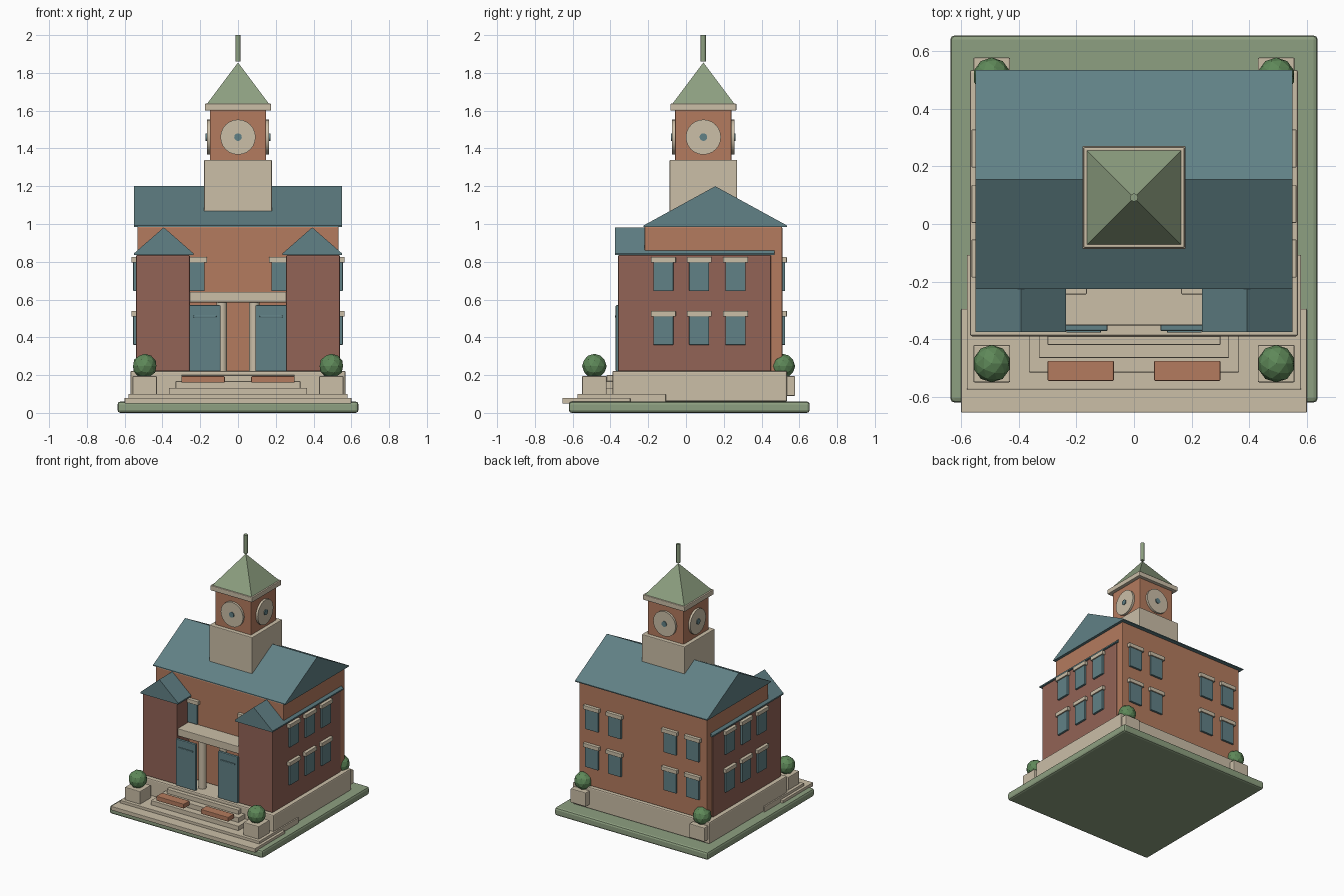
import bpy
import bmesh
import math
from mathutils import Matrix

cube = bpy.data.objects.get("Cube")
if cube:
    bpy.data.objects.remove(cube, do_unlink=True)


def material(name, srgb):
    colour = tuple(c ** 2.2 for c in srgb) + (1.0,)
    m = bpy.data.materials.new(name)
    m.use_nodes = True
    m.diffuse_color = colour
    bsdf = next(n for n in m.node_tree.nodes if n.type == 'BSDF_PRINCIPLED')
    bsdf.inputs["Base Color"].default_value = colour
    return m


STONE = material("cream stone", (0.79, 0.74, 0.65))
BRICK = material("orange brick", (0.70, 0.48, 0.37))
RED = material("red brick", (0.57, 0.39, 0.34))
TEAL = material("slate teal", (0.38, 0.50, 0.52))
GREEN = material("pale green", (0.55, 0.62, 0.50))
LEAF = material("leaf green", (0.37, 0.53, 0.35))


def finish(name, bm, mat, bevel=0.0):
    bmesh.ops.recalc_face_normals(bm, faces=bm.faces)
    mesh = bpy.data.meshes.new(name)
    bm.to_mesh(mesh)
    bm.free()
    mesh.materials.append(mat)
    ob = bpy.data.objects.new(name, mesh)
    bpy.context.collection.objects.link(ob)
    if bevel:
        mod = ob.modifiers.new("soft_edges", 'BEVEL')
        mod.width = bevel
        mod.segments = 2
    return ob


def box(name, x, y, z, mat, bevel=0.006):
    """Box from (min, max) ranges on each axis."""
    bm = bmesh.new()
    bmesh.ops.create_cube(bm, size=1)
    for v in bm.verts:
        v.co = [(r[0] + r[1]) / 2 + c * (r[1] - r[0]) for r, c in zip((x, y, z), v.co)]
    return finish(name, bm, mat, bevel)


def cylinder(name, centre, radius, depth, mat, turn=None, sides=24, top=None):
    bm = bmesh.new()
    place = Matrix.Translation(centre) @ (turn or Matrix())
    bmesh.ops.create_cone(bm, cap_ends=True, segments=sides, radius1=radius,
                          radius2=radius if top is None else top, depth=depth, matrix=place)
    return finish(name, bm, mat)


def gable(name, centre, half_width, half_length, low, eave, high, angle=0):
    """Gabled roof with a short eave edge; the ridge runs along y before turning."""
    profile = [(-half_width, low), (half_width, low), (half_width, eave),
               (0, high), (-half_width, eave)]
    bm = bmesh.new()
    face = bm.faces.new([bm.verts.new((px, -half_length, pz)) for px, pz in profile])
    new = bmesh.ops.extrude_face_region(bm, geom=[face])["geom"]
    bmesh.ops.translate(bm, vec=(0, 2 * half_length, 0),
                        verts=[g for g in new if isinstance(g, bmesh.types.BMVert)])
    bm.transform(Matrix.Translation((*centre, 0)) @ Matrix.Rotation(angle, 4, 'Z'))
    return finish(name, bm, TEAL)


def smooth(ob):
    bpy.ops.object.select_all(action='DESELECT')
    ob.select_set(True)
    bpy.context.view_layer.objects.active = ob
    bpy.ops.object.shade_smooth_by_angle(angle=math.radians(35))


def window(name, along, wall, z, axis, sign):
    """Window pane and lintel on a wall facing sign along the given axis."""
    def out(depth):
        return tuple(sorted((wall - sign * 0.01, wall + sign * depth)))
    for part, half, rise, depth, mat in (("pane", 0.053, (z, z + 0.155), 0.015, TEAL),
                                         ("lintel", 0.066, (z + 0.15, z + 0.18), 0.024, STONE)):
        span = (along - half, along + half)
        x, y = (out(depth), span) if axis == 'x' else (span, out(depth))
        box(f"{name}_{part}", x, y, rise, mat, 0.003)


# Ground and paving
box("lawn", (-0.638, 0.638), (-0.62, 0.655), (0, 0.06), GREEN, 0.015)
box("front_paving", (-0.6, 0.6), (-0.655, -0.295), (0.05, 0.08), STONE, 0.003)
box("upper_paving", (-0.58, 0.58), (-0.575, -0.107), (0.055, 0.1), STONE, 0.003)
box("foundation", (-0.57, 0.57), (-0.39, 0.535), (0.06, 0.222), STONE, 0.008)
for i, (half, front, top) in enumerate(((0.365, -0.515, 0.133), (0.33, -0.465, 0.168),
                                        (0.30, -0.42, 0.20))):
    box(f"step_{i + 1}", (-half, half), (front, -0.38), (0.09, top), STONE, 0.003)

# Main block and roof
box("main_block", (-0.533, 0.533), (-0.22, 0.51), (0.22, 0.985), BRICK)
gable("main_roof", (0, 0.155), 0.38, 0.55, 0.985, 0.992, 1.2, math.pi / 2)

# Mirrored wings, doors, columns, benches, planters
for side, s in (("left", 1), ("right", -1)):
    def span(a, b):
        return tuple(sorted((s * a, s * b)))
    box(f"{side}_wing", span(0.255, 0.54), (-0.36, 0.45), (0.22, 0.835), RED)
    gable(f"{side}_wing_roof", (s * 0.393, 0.047), 0.157, 0.422, 0.835, 0.845, 0.982)
    box(f"{side}_door", span(0.092, 0.258), (-0.372, -0.35), (0.22, 0.57), TEAL, 0.005)
    box(f"{side}_door_rail", span(0.115, 0.235), (-0.377, -0.37), (0.505, 0.515), TEAL, 0.002)
    smooth(cylinder(f"{side}_column", (s * 0.086, -0.30, 0.405), 0.028, 0.37, STONE))
    box(f"{side}_bench", span(0.07, 0.30), (-0.545, -0.475), (0.16, 0.194), BRICK, 0.004)
    for place, y in (("front", -0.485), ("back", 0.513)):
        box(f"{side}_{place}_planter", span(0.43, 0.558), (y - 0.065, y + 0.065),
            (0.09, 0.195), STONE, 0.005)
        bm = bmesh.new()
        bmesh.ops.create_icosphere(bm, subdivisions=2, radius=0.065,
                                   matrix=Matrix.Translation((s * 0.494, y, 0.248)))
        finish(f"{side}_{place}_bush", bm, LEAF)
    # Windows
    for storey, z in (("lower", 0.36), ("upper", 0.645)):
        for i, y in enumerate((-0.12, 0.07, 0.262)):
            window(f"{side}_{storey}_side_window_{i + 1}", y, s * 0.54, z, 'x', s)
        for i, x in enumerate((0.23, 0.42)):
            window(f"{side}_{storey}_back_window_{i + 1}", s * x, 0.51, z, 'y', 1)
    window(f"{side}_front_window", s * 0.23, -0.22, 0.645, 'y', -1)

# Porch beam
box("porch_beam", (-0.263, 0.263), (-0.352, -0.21), (0.585, 0.64), STONE, 0.004)

# Clock tower
cy = 0.092


def tower_box(name, half, z, mat):
    box(name, (-half, half), (cy - half, cy + half), z, mat, 0.005)


tower_box("tower_base", 0.179, (0.98, 1.34), STONE)
tower_box("belfry", 0.149, (1.33, 1.605), BRICK)
tower_box("tower_cornice", 0.175, (1.6, 1.637), STONE)
for i in range(4):
    swing = Matrix.Rotation(i * math.pi / 2, 4, 'Z')
    upright = swing @ Matrix.Rotation(math.pi / 2, 4, 'X')
    for part, radius, offset, mat in (("face", 0.093, 0.155, STONE), ("hub", 0.02, 0.161, TEAL)):
        centre = swing @ Matrix.Translation((0, -offset, 0))
        x, y, z = centre.translation
        smooth(cylinder(f"clock_{part}_{i + 1}", (x, y + cy, z + 1.46), radius, 0.02, mat, upright))

# Spire and finial
cylinder("spire", (0, cy, 1.745), 0.165 * math.sqrt(2), 0.22, GREEN,
         Matrix.Rotation(math.pi / 4, 4, 'Z'), 4, 0)
smooth(cylinder("finial", (0, cy, 1.93), 0.014, 0.14, GREEN, sides=12))
